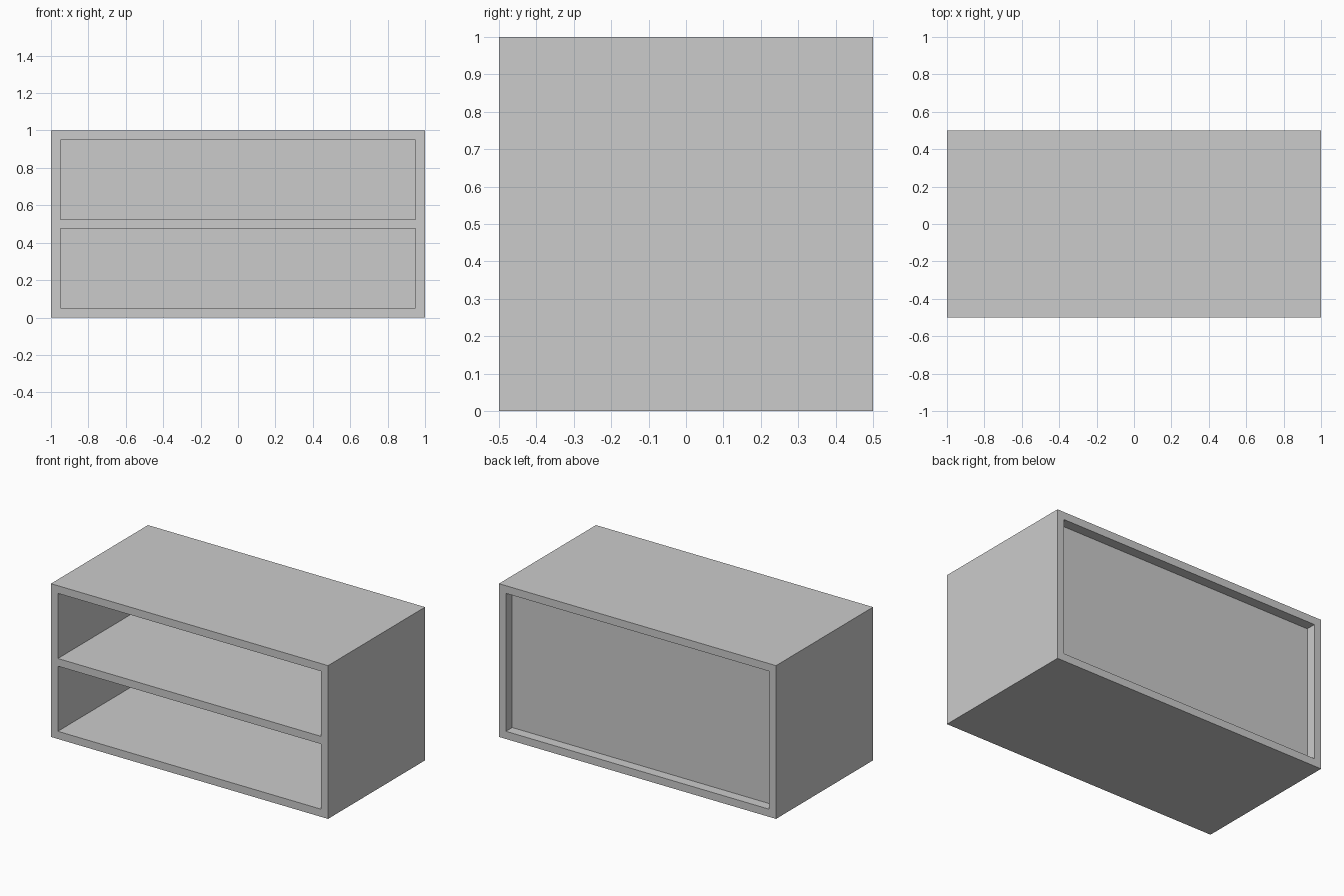
import bpy, bmesh

if "Cube" in bpy.data.objects:
    bpy.data.objects.remove(bpy.data.objects["Cube"])

W, D, H, T = 2.0, 1.0, 1.0, 0.05   # overall size and board thickness
RECESS = 0.065                     # back panel set in from the rear edge


def add_object(name, bm):
    bmesh.ops.recalc_face_normals(bm, faces=bm.faces)
    mesh = bpy.data.meshes.new(name)
    bm.to_mesh(mesh)
    bm.free()
    obj = bpy.data.objects.new(name, mesh)
    bpy.context.collection.objects.link(obj)
    return obj


def board(name, lo, hi):
    bm = bmesh.new()
    bmesh.ops.create_cube(bm, size=1)
    for v in bm.verts:
        v.co = [(a + b) / 2 + c * (b - a) for a, b, c in zip(lo, hi, v.co)]
    return add_object(name, bm)


# Outer carcass: a rectangular frame, open front and back
bm = bmesh.new()
rings = []
for y in (-D / 2, D / 2):
    for t in (0, T):
        x = W / 2 - t
        rings.append([bm.verts.new(p) for p in
                      ((-x, y, t), (x, y, t), (x, y, H - t), (-x, y, H - t))])
front_out, front_in, back_out, back_in = rings
loop = [front_out, front_in, back_in, back_out, front_out]
for a, b in zip(loop, loop[1:]):
    for i in range(4):
        j = (i + 1) % 4
        bm.faces.new((a[i], a[j], b[j], b[i]))
add_object("cabinet_carcass", bm)

# Recessed back panel
xi = W / 2 - T
y_back = D / 2 - RECESS
board("back_panel", (-xi, y_back - T, T), (xi, y_back, H - T))

# Middle shelf, flush with the front edge
board("middle_shelf", (-xi, -D / 2, H / 2 - T / 2), (xi, y_back - T, H / 2 + T / 2))
